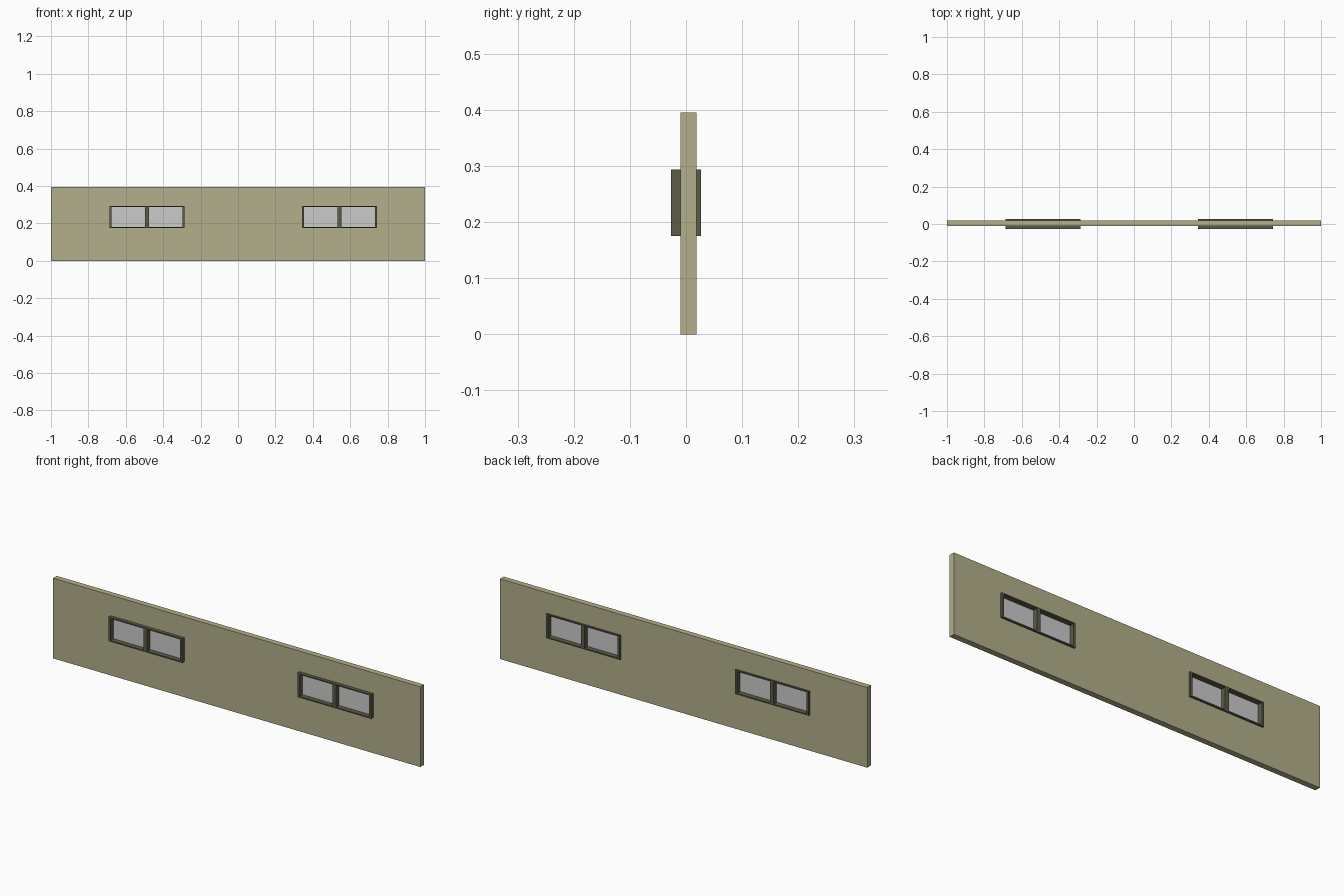
import bpy

if "Cube" in bpy.data.objects:
    bpy.data.objects.remove(bpy.data.objects["Cube"])

Z0, Z1 = 0.175, 0.294           # window bottom and top
Y0, Y1 = -0.027, 0.027          # frame front and back
HALF_W = 0.201                  # half width of a window
SIDE, RAIL, MULLION = 0.011, 0.006, 0.020


def material(name, color):
    m = bpy.data.materials.new(name)
    m.diffuse_color = (*color, 1)
    m.use_nodes = True
    m.node_tree.nodes["Principled BSDF"].inputs["Base Color"].default_value = m.diffuse_color
    return m


def box(name, lo, hi, mat=None):
    bpy.ops.mesh.primitive_cube_add(size=1)
    o = bpy.context.object
    o.name = name
    for v in o.data.vertices:
        v.co = [lo[i] + (v.co[i] + 0.5) * (hi[i] - lo[i]) for i in range(3)]
    if mat:
        o.data.materials.append(mat)
    return o


def cut(target, lo, hi):
    cutter = box(target.name + "_cutter", lo, hi)
    cutter.hide_render = True
    cutter.hide_set(True)
    mod = target.modifiers.new("opening", 'BOOLEAN')
    mod.operation = 'DIFFERENCE'
    mod.solver = 'EXACT'
    mod.object = cutter


wall_mat = material("wall_olive", (0.45, 0.43, 0.26))
frame_mat = material("frame_dark", (0.11, 0.105, 0.065))

# Wall slab
wall = box("wall", (-1, -0.010, 0), (1, 0.0185, 0.395), wall_mat)

for side, cx in (("left", -0.486), ("right", 0.543)):
    x0, x1 = cx - HALF_W, cx + HALF_W
    # Opening in the wall
    cut(wall, (x0, -0.1, Z0), (x1, 0.1, Z1))
    # Frame with two lights separated by a mullion
    frame = box(side + "_window_frame", (x0, Y0, Z0), (x1, Y1, Z1), frame_mat)
    lights = ((x0 + SIDE, cx - MULLION / 2), (cx + MULLION / 2, x1 - SIDE))
    for i, (a, b) in enumerate(lights):
        cut(frame, (a, -0.1, Z0 + RAIL), (b, 0.1, Z1 - RAIL))
        # Glass pane
        box(f"{side}_glass_pane_{i + 1}", (a, -0.003, Z0 + RAIL), (b, 0.003, Z1 - RAIL))
